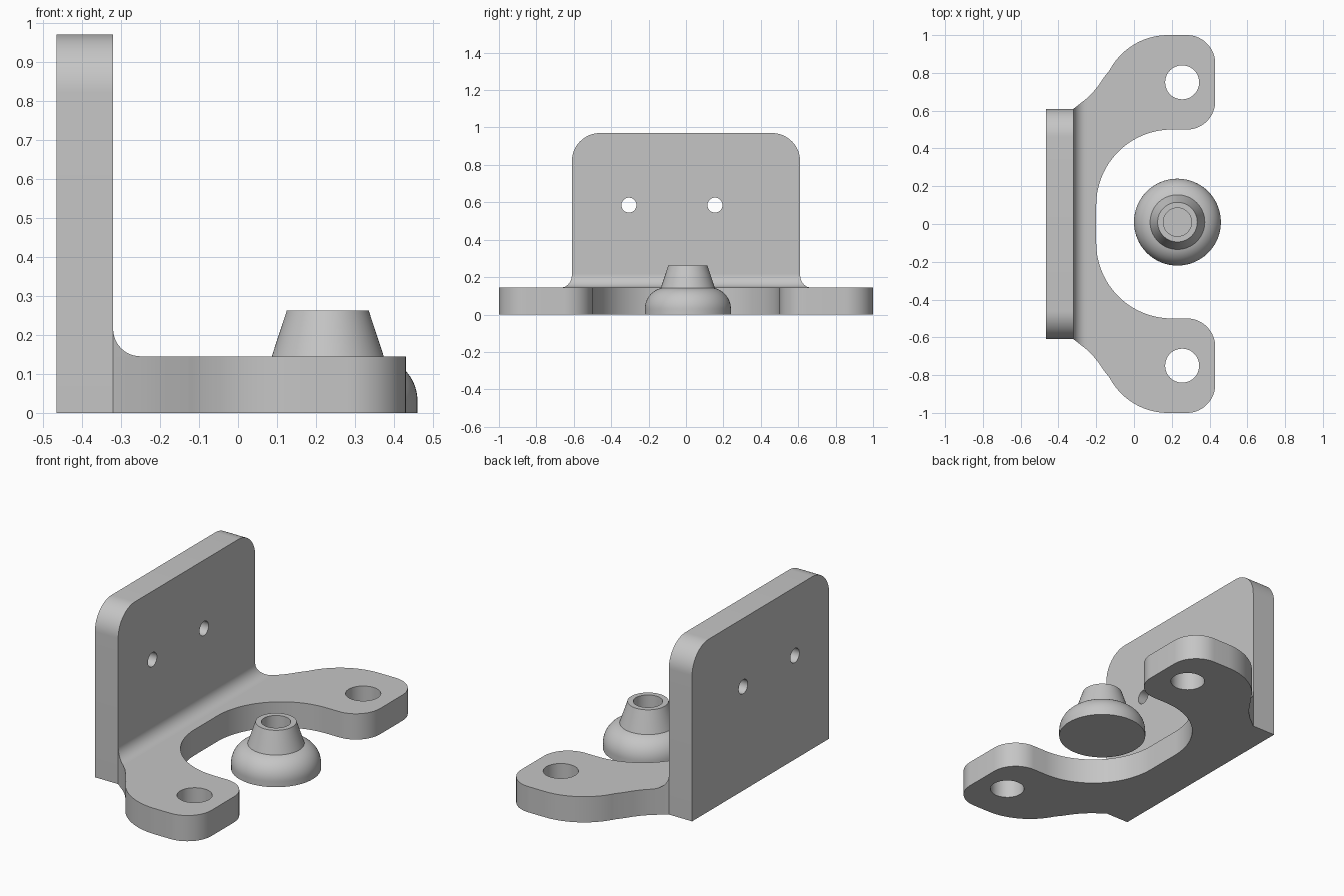
import bpy, bmesh, math
from mathutils import Matrix

if "Cube" in bpy.data.objects:
    bpy.data.objects.remove(bpy.data.objects["Cube"], do_unlink=True)

grey = bpy.data.materials.new("light grey")
grey.use_nodes = True
colour = (0.56, 0.56, 0.56, 1)
grey.diffuse_color = colour
grey.node_tree.nodes["Principled BSDF"].inputs["Base Color"].default_value = colour


def arc(cx, cy, r, start, end, steps=16):
    angles = [math.radians(start + (end - start) * i / steps) for i in range(steps + 1)]
    return [(cx + r * math.cos(a), cy + r * math.sin(a)) for a in angles]


def circle(cx, cy, r):
    return arc(cx, cy, r, 0, 360, 48)[:-1]


def finish(name, bm, angle=25):
    bmesh.ops.remove_doubles(bm, verts=bm.verts[:], dist=0.0001)
    bmesh.ops.recalc_face_normals(bm, faces=bm.faces[:])
    mesh = bpy.data.meshes.new(name)
    bm.to_mesh(mesh)
    bm.free()
    mesh.materials.append(grey)
    obj = bpy.data.objects.new(name, mesh)
    bpy.context.collection.objects.link(obj)
    bpy.ops.object.select_all(action='DESELECT')
    obj.select_set(True)
    bpy.context.view_layer.objects.active = obj
    bpy.ops.object.shade_smooth_by_angle(angle=math.radians(angle))
    return obj


def plate(name, loops, place, thickness):
    """Fill an outline with holes, then extrude it along its normal."""
    bm = bmesh.new()
    for loop in loops:
        verts = [bm.verts.new((u, v, 0)) for u, v in loop]
        for i, v in enumerate(verts):
            bm.edges.new((verts[i - 1], v))
    bmesh.ops.triangle_fill(bm, edges=bm.edges[:], use_beauty=True, normal=(0, 0, 1))
    ext = bmesh.ops.extrude_face_region(bm, geom=bm.faces[:])
    moved = [g for g in ext["geom"] if isinstance(g, bmesh.types.BMVert)]
    bmesh.ops.translate(bm, verts=moved, vec=(0, 0, thickness))
    bmesh.ops.transform(bm, matrix=place, verts=bm.verts[:])
    return finish(name, bm)


# Upright mounting wall with rounded top corners and two screw holes
wall_outline = ([(-0.61, 0), (0.61, 0)] + arc(0.46, 0.82, 0.15, 0, 90)
                + arc(-0.46, 0.82, 0.15, 90, 180))
upright = Matrix(((0, 0, 1, -0.465), (1, 0, 0, 0), (0, 1, 0, 0), (0, 0, 0, 1)))
plate("mounting_wall",
      [wall_outline, circle(-0.305, 0.585, 0.04), circle(0.155, 0.585, 0.04)],
      upright, 0.145)

# Forked base: half outline from the wall round the arm to the inner throat
half = ([(-0.32, 0.61), (-0.25, 0.665), (-0.215, 0.70), (-0.185, 0.737), (-0.16, 0.775)]
        + arc(0.18, 0.65, 0.35, 152, 90, 20)
        + arc(0.28, 0.85, 0.15, 90, 0)
        + arc(0.28, 0.65, 0.15, 0, -90)
        + arc(0.20, 0.10, 0.40, 90, 180, 28))
fork_outline = half + [(x, -y) for x, y in reversed(half)]
plate("forked_base",
      [fork_outline, circle(0.255, 0.75, 0.09), circle(0.255, -0.75, 0.09)],
      Matrix.Identity(4), 0.145)

# Concave fillet whose ends follow the flare of the base
profile = [(-0.32, 0.145)] + arc(-0.25, 0.215, 0.07, 270, 180, 12)
bm = bmesh.new()
ends = []
for side in (-1, 1):
    ends.append([bm.verts.new((x, side * (0.61 + 0.785 * (x + 0.32)), z)) for x, z in profile])
    bm.faces.new(ends[-1])
for i in range(len(profile)):
    bm.faces.new((ends[0][i - 1], ends[0][i], ends[1][i], ends[1][i - 1]))
finish("corner_fillet", bm)

# Turned plug: domed foot, tapered neck and a blind bore
lathe = ([(0, 0), (0.23, 0)] + arc(0.115, 0.03, 0.115, 0, 75)
         + [(0.105, 0.262), (0.075, 0.262), (0.075, 0.11), (0, 0.11)])
bm = bmesh.new()
verts = [bm.verts.new((r, 0, z)) for r, z in lathe]
edges = [bm.edges.new(pair) for pair in zip(verts, verts[1:])]
bmesh.ops.spin(bm, geom=verts + edges, cent=(0, 0, 0), axis=(0, 0, 1),
               angle=math.tau, steps=64, use_merge=False)
plug = finish("plug", bm)
plug.location = (0.23, 0.01, 0)
